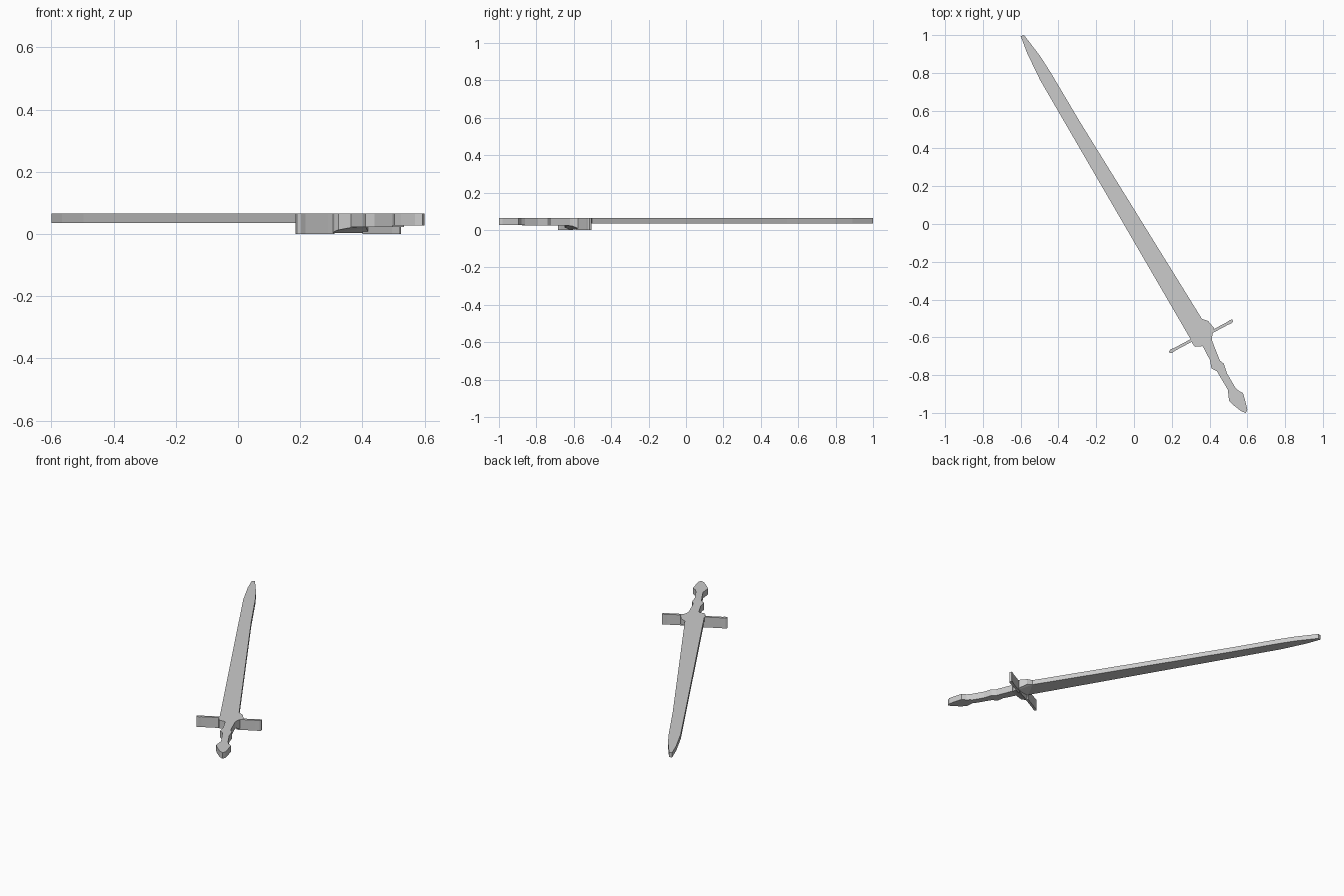
import bpy, bmesh

TOP = 0.065  # shared flat upper face


def prism(name, outline, bottom):
    """Extruded outline; bottom is one height or one height per corner."""
    n = len(outline)
    lows = bottom if isinstance(bottom, list) else [bottom] * n
    bm = bmesh.new()
    low = [bm.verts.new((x, y, z)) for (x, y), z in zip(outline, lows)]
    high = [bm.verts.new((x, y, TOP)) for x, y in outline]
    caps = [bm.faces.new(low), bm.faces.new(high)]
    for i in range(n):
        j = (i + 1) % n
        bm.faces.new((low[i], low[j], high[j], high[i]))
    bmesh.ops.triangulate(bm, faces=caps)
    bmesh.ops.recalc_face_normals(bm, faces=bm.faces)
    mesh = bpy.data.meshes.new(name)
    bm.to_mesh(mesh)
    bm.free()
    obj = bpy.data.objects.new(name, mesh)
    bpy.context.collection.objects.link(obj)
    return obj


# Long tapering blade
prism("blade", [(-0.6, 0.995), (-0.566, 0.905), (-0.497, 0.762), (0.302, -0.614),
                (0.36, -0.503), (-0.286, 0.54), (-0.44, 0.80), (-0.497, 0.889),
                (-0.582, 1.0)], 0.035)

# Guard hub: two halves meeting at a low ridge along the cross arms
ridge_l, ridge_r = (0.305, -0.622), (0.42, -0.564)
prism("guard_hub_blade_side",
      [ridge_l, ridge_r, (0.423, -0.55), (0.392, -0.513), (0.36, -0.503), (0.302, -0.614)],
      [0.003, 0.003, 0.01, 0.03, 0.035, 0.03])
prism("guard_hub_grip_side",
      [ridge_r, ridge_l, (0.31, -0.635), (0.323, -0.65), (0.36, -0.647),
       (0.414, -0.632), (0.412, -0.605)],
      [0.003, 0.003, 0.008, 0.013, 0.02, 0.024, 0.02])

# Cross arms, the second turned half way round the hub centre
arm = [(0.40, -0.568), (0.42, -0.558), (0.493, -0.519), (0.507, -0.508), (0.52, -0.506),
       (0.525, -0.515), (0.518, -0.525), (0.495, -0.535), (0.42, -0.575), (0.40, -0.586)]
prism("guard_arm_right", arm, 0.0)
prism("guard_arm_left", [(0.71 - x, -1.19 - y) for x, y in arm], 0.0)

# Handle with a swelling in the middle
prism("grip", [(0.36, -0.64), (0.402, -0.72), (0.41, -0.765), (0.439, -0.78), (0.497, -0.878),
               (0.534, -0.862), (0.492, -0.79), (0.476, -0.74), (0.455, -0.723),
               (0.414, -0.62)], 0.023)

# Faceted pommel
prism("pommel", [(0.497, -0.878), (0.503, -0.935), (0.524, -0.957), (0.57, -0.993),
                 (0.593, -1.0), (0.6, -0.98), (0.59, -0.94), (0.577, -0.895),
                 (0.55, -0.88), (0.534, -0.862)], 0.027)
